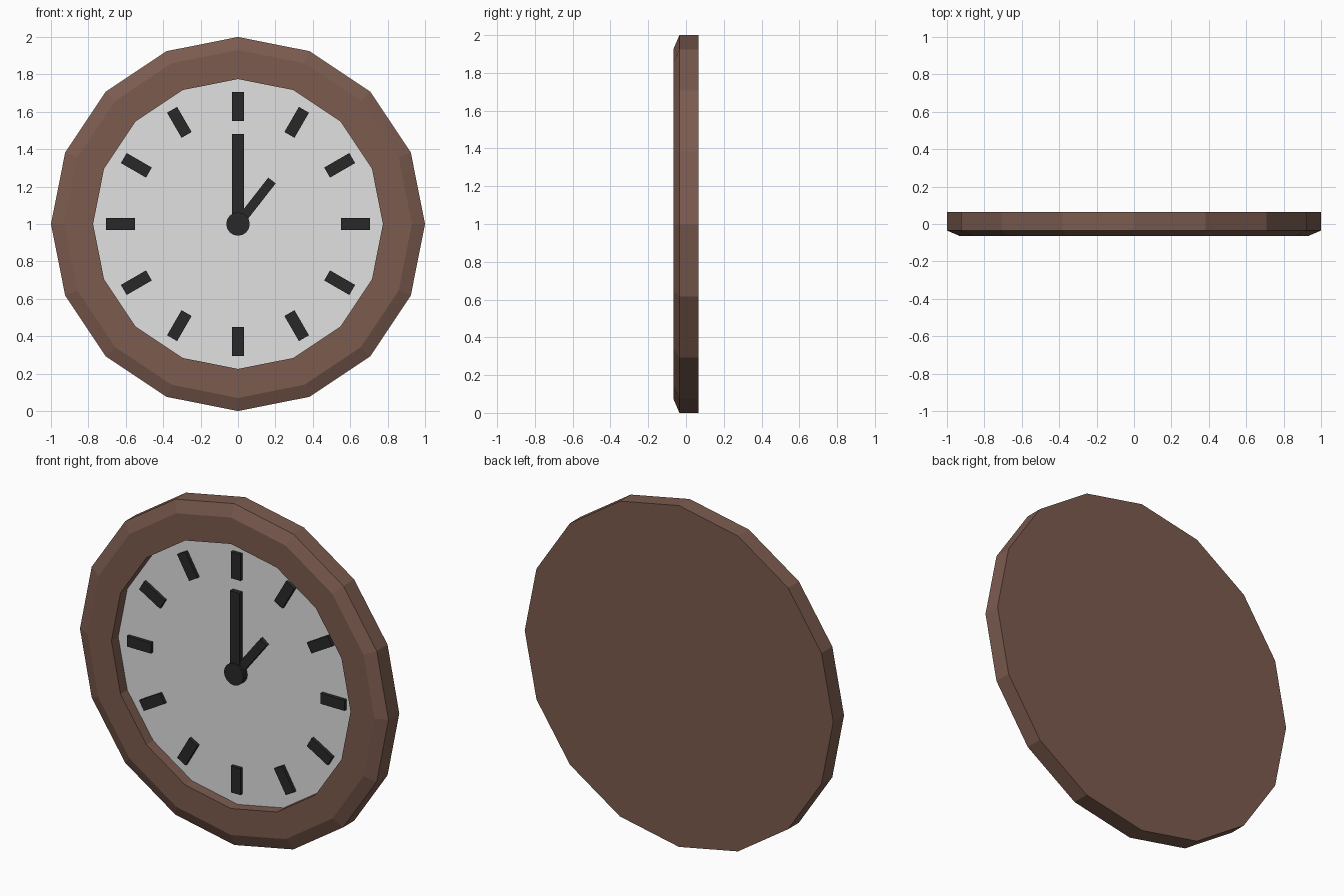
import bpy, bmesh
from math import radians, pi
from mathutils import Matrix, Vector

if "Cube" in bpy.data.objects:
    bpy.data.objects.remove(bpy.data.objects["Cube"], do_unlink=True)

SIDES = 16
CENTRE = Vector((0, 0, 1))
DIAL_Y = -0.002      # depth of the recessed dial
INNER = 0.775        # radius of the dial opening


def material(name, colour):
    mat = bpy.data.materials.new(name)
    mat.use_nodes = True
    mat.diffuse_color = (*colour, 1)
    bsdf = mat.node_tree.nodes["Principled BSDF"]
    bsdf.inputs["Base Color"].default_value = (*colour, 1)
    bsdf.inputs["Roughness"].default_value = 0.8
    return mat


wood = material("brown wood", (0.2, 0.105, 0.078))
white = material("dial white", (0.75, 0.75, 0.75))
black = material("marker black", (0.022, 0.022, 0.022))


def finish(name, bm, mat):
    bmesh.ops.recalc_face_normals(bm, faces=bm.faces)
    mesh = bpy.data.meshes.new(name)
    bm.to_mesh(mesh)
    bm.free()
    mesh.materials.append(mat)
    obj = bpy.data.objects.new(name, mesh)
    obj.location = CENTRE
    bpy.context.collection.objects.link(obj)
    return obj


def lathe(name, profile, mat):
    """Revolve (radius, y) points about the y axis."""
    bm = bmesh.new()
    verts = [bm.verts.new((0, y, r)) for r, y in profile]
    edges = [bm.edges.new(pair) for pair in zip(verts, verts[1:])]
    bmesh.ops.spin(bm, geom=verts + edges, axis=(0, 1, 0), cent=(0, 0, 0),
                   angle=2 * pi, steps=SIDES)
    bmesh.ops.remove_doubles(bm, verts=bm.verts, dist=0.0001)
    return finish(name, bm, mat)


def bar(name, start, end, width, front, angle):
    """A flat bar pointing outward, turned clockwise from twelve."""
    bm = bmesh.new()
    back = DIAL_Y + 0.003
    size = Matrix.Diagonal((width, back - front, end - start, 1))
    place = Matrix.Translation((0, (back + front) / 2, (start + end) / 2))
    turn = Matrix.Rotation(radians(angle), 4, 'Y')
    bmesh.ops.create_cube(bm, size=1, matrix=turn @ place @ size)
    return finish(name, bm, black)


# Frame with a bevelled front rim and closed back
lathe("frame", [(0, 0.065), (1, 0.065), (1, -0.035), (0.93, -0.065),
                (INNER, -0.065), (INNER, DIAL_Y)], wood)

# Dial face
lathe("dial", [(0, DIAL_Y), (INNER, DIAL_Y)], white)

# Hour markers
for hour in range(1, 13):
    bar(f"hour_marker_{hour}", 0.55, 0.705, 0.062, -0.022, hour * 30)

# Hands and centre hub
bar("minute_hand", 0, 0.48, 0.062, -0.03, 0)
bar("hour_hand", 0, 0.295, 0.05, -0.026, 38)
lathe("hub", [(0, DIAL_Y), (0.063, DIAL_Y), (0.063, -0.04), (0, -0.04)], black)
